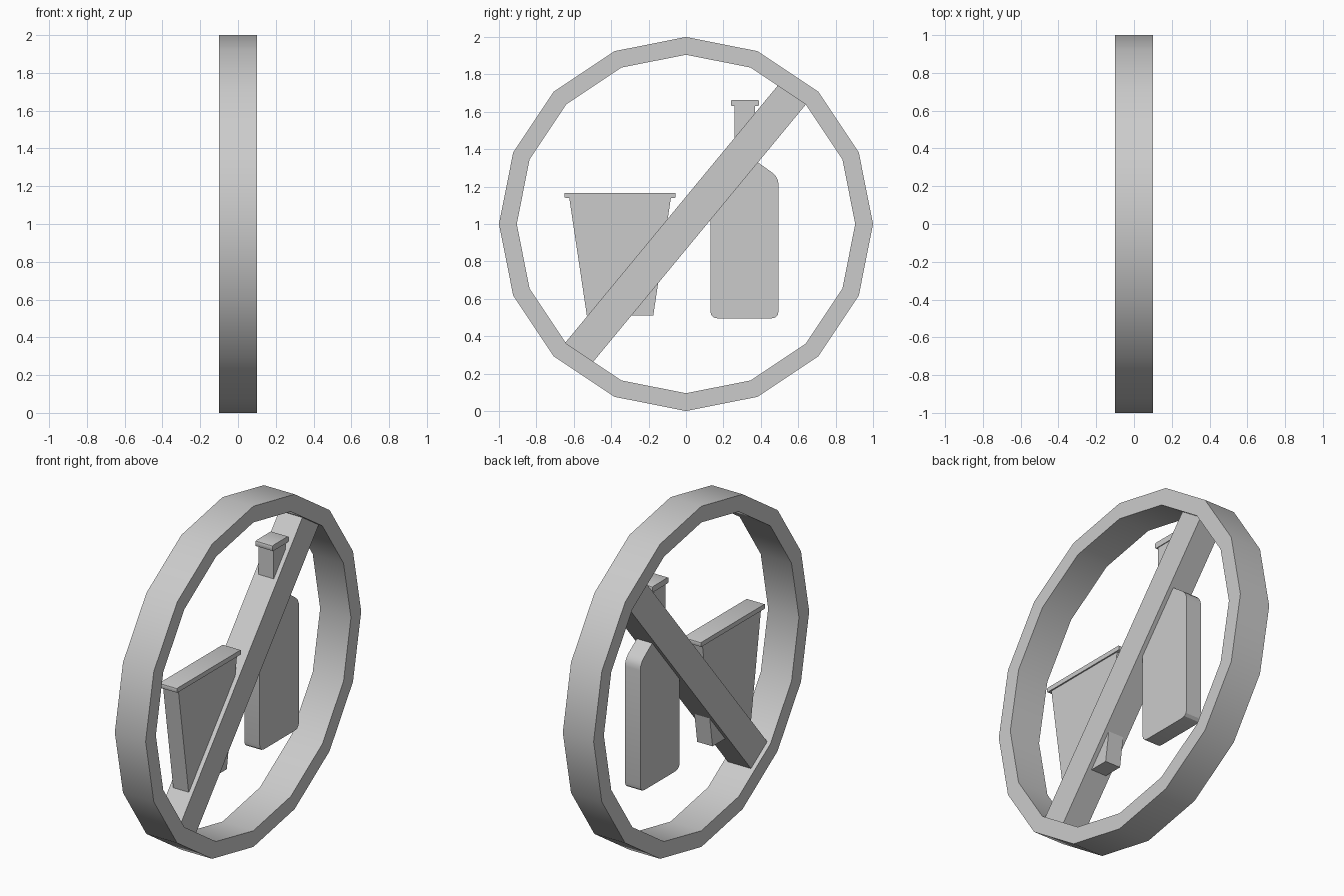
import bpy, bmesh
from math import sin, cos, pi, atan2
from mathutils import Vector

if "Cube" in bpy.data.objects:
    bpy.data.objects.remove(bpy.data.objects["Cube"])


def finish(name, bm):
    bmesh.ops.recalc_face_normals(bm, faces=bm.faces)
    mesh = bpy.data.meshes.new(name)
    bm.to_mesh(mesh)
    bm.free()
    obj = bpy.data.objects.new(name, mesh)
    bpy.context.collection.objects.link(obj)
    bpy.ops.object.select_all(action='DESELECT')
    obj.select_set(True)
    bpy.context.view_layer.objects.active = obj
    bpy.ops.object.shade_smooth_by_angle(angle=pi / 6)
    return obj


def rounded(points, radii, steps=3):
    """Round each corner of a (y, z) outline with a small curve."""
    out = []
    for i, (p, r) in enumerate(zip(points, radii)):
        p = Vector(p)
        if r == 0:
            out.append(p)
            continue
        a = p + (Vector(points[i - 1]) - p).normalized() * r
        b = p + (Vector(points[(i + 1) % len(points)]) - p).normalized() * r
        for k in range(steps + 1):
            t = k / steps
            out.append(a * (1 - t) ** 2 + p * 2 * t * (1 - t) + b * t ** 2)
    return out


def slab(name, outline, half):
    """Extrude a (y, z) outline along x, centred on x = 0."""
    bm = bmesh.new()
    face = bm.faces.new([bm.verts.new((-half, y, z)) for y, z in outline])
    new = bmesh.ops.extrude_face_region(bm, geom=[face])['geom']
    verts = [v for v in new if isinstance(v, bmesh.types.BMVert)]
    bmesh.ops.translate(bm, verts=verts, vec=(2 * half, 0, 0))
    return finish(name, bm)


def box(y0, y1, z0, z1):
    return [(y0, z0), (y1, z0), (y1, z1), (y0, z1)]


# Sixteen-sided ring with a rectangular section
bm = bmesh.new()
SIDES = 16
section = [(1.0, -0.1), (1.0, 0.1), (0.905, 0.1), (0.905, -0.1)]
loops = [[bm.verts.new((x, r * cos(2 * pi * i / SIDES), 1 + r * sin(2 * pi * i / SIDES)))
          for r, x in section] for i in range(SIDES)]
for i in range(SIDES):
    a, b = loops[i], loops[(i + 1) % SIDES]
    for j in range(4):
        k = (j + 1) % 4
        bm.faces.new((a[j], a[k], b[k], b[j]))
finish("ring", bm)

# Diagonal bar, its ends sunk into the ring
ang = atan2(1.21, 1)
c, s = cos(ang), sin(ang)
slab("diagonal_bar", [(u * c - v * s, 1.005 + u * s + v * c)
                      for u, v in box(-0.92, 0.92, -0.09, 0.09)], 0.075)

# Cup and lid
slab("cup", [(-0.53, 0.51), (-0.175, 0.51), (-0.08, 1.145), (-0.625, 1.145)], 0.05)
slab("cup_lid", rounded(box(-0.65, -0.055, 1.14, 1.167), [0.006] * 4, 2), 0.058)

# Bottle body with sloping shoulders, neck and cap
body = [(0.13, 0.495), (0.495, 0.495), (0.495, 1.25), (0.37, 1.34),
        (0.255, 1.34), (0.13, 1.25)]
slab("bottle_body", rounded(body, [0.04, 0.04, 0.04, 0, 0, 0.04]), 0.05)
slab("bottle_neck", box(0.26, 0.37, 1.32, 1.64), 0.05)
slab("bottle_cap", rounded(box(0.24, 0.39, 1.63, 1.664), [0.01] * 4, 2), 0.055)
